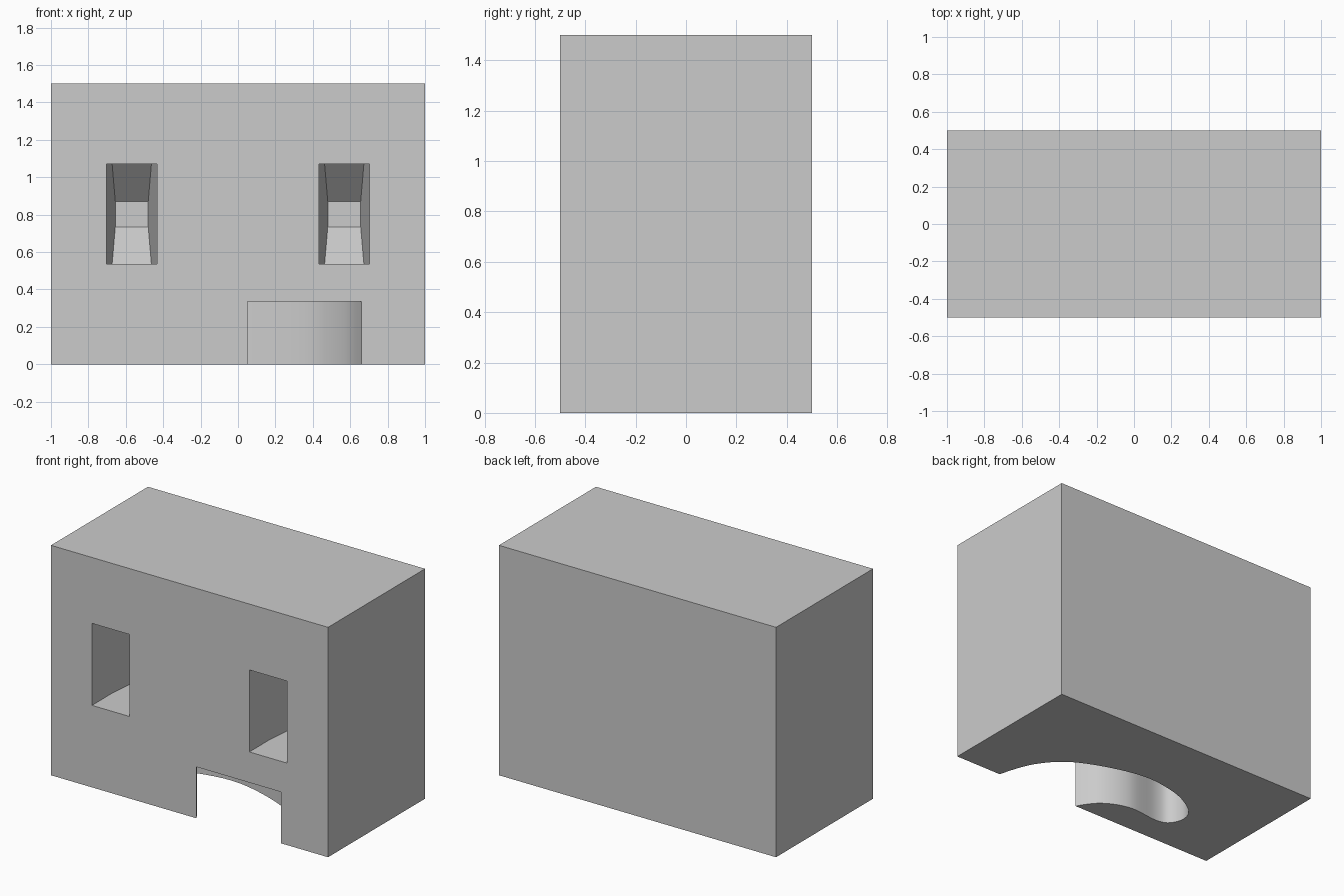
import bpy, bmesh, math
from mathutils import Vector

cube = bpy.data.objects.get("Cube")
if cube:
    bpy.data.objects.remove(cube, do_unlink=True)

grey = bpy.data.materials.new("plain_grey")
grey.use_nodes = True
grey.diffuse_color = (0.6, 0.6, 0.6, 1)
grey.node_tree.nodes["Principled BSDF"].inputs["Base Color"].default_value = (0.6, 0.6, 0.6, 1)


def loft(name, rings):
    """Closed solid through rings of equal point count."""
    bm = bmesh.new()
    loops = [[bm.verts.new(p) for p in ring] for ring in rings]
    n = len(loops[0])
    for a, b in zip(loops, loops[1:]):
        for i in range(n):
            j = (i + 1) % n
            bm.faces.new((a[i], a[j], b[j], b[i]))
    bm.faces.new(loops[0])
    bm.faces.new(loops[-1])
    bmesh.ops.recalc_face_normals(bm, faces=bm.faces)
    mesh = bpy.data.meshes.new(name)
    bm.to_mesh(mesh)
    bm.free()
    mesh.materials.append(grey)
    obj = bpy.data.objects.new(name, mesh)
    bpy.context.collection.objects.link(obj)
    return obj


def rect_xy(z):
    return [(x, y, z) for x, y in ((-1, -0.5), (1, -0.5), (1, 0.5), (-1, 0.5))]


def rect_xz(cx, y, half_w, z0, z1):
    return [(cx - half_w, y, z0), (cx + half_w, y, z0),
            (cx + half_w, y, z1), (cx - half_w, y, z1)]


def spline(points, steps=8):
    """Smooth curve through the points; first and last only steer it."""
    p = [Vector(q) for q in points]
    out = []
    for a, b, c, d in zip(p, p[1:], p[2:], p[3:]):
        for s in range(steps):
            t = s / steps
            out.append(0.5 * (2 * b + (c - a) * t + (2 * a - 5 * b + 4 * c - d) * t ** 2
                              + (3 * b - a - 3 * c + d) * t ** 3))
    return out + [p[-2]]


# Solid block
block = loft("block", [rect_xy(0), rect_xy(1.5)])
cutters = []

# Two tapered sockets in the front
for side, cx in (("right", -0.568), ("left", 0.568)):
    cutters.append(loft(side + "_socket_cutter", [
        rect_xz(cx, -0.6, 0.136, 0.535, 1.07),
        rect_xz(cx, -0.3, 0.136, 0.535, 1.07),
        rect_xz(cx, 0.05, 0.105, 0.535, 1.07),
        rect_xz(cx, 0.25, 0.088, 0.735, 0.87)]))

# Curved tapering channel in the underside, open at the front
outline = spline([
    (0.67, -0.7), (0.665, -0.6), (0.66, -0.5), (0.57, -0.26), (0.38, -0.08),
    (0.0, 0.045), (-0.3, 0.02), (-0.5, -0.08), (-0.56, -0.18), (-0.53, -0.28),
    (-0.44, -0.315), (-0.22, -0.3), (-0.05, -0.37), (0.05, -0.5), (0.09, -0.6), (0.1, -0.7)])
cutters.append(loft("channel_cutter", [[(v.x, v.y, z) for v in outline] for z in (-0.1, 0.335)]))

for cutter in cutters:
    cutter.hide_render = True
    cutter.hide_set(True)
    mod = block.modifiers.new(cutter.name, "BOOLEAN")
    mod.operation = "DIFFERENCE"
    mod.solver = "EXACT"
    mod.object = cutter

# Apply the cuts, then smooth only the channel walls
bpy.context.view_layer.update()
graph = bpy.context.evaluated_depsgraph_get()
block.data = bpy.data.meshes.new_from_object(block.evaluated_get(graph))
block.modifiers.clear()
for cutter in cutters:
    bpy.data.objects.remove(cutter, do_unlink=True)
bpy.ops.object.select_all(action="DESELECT")
block.select_set(True)
bpy.context.view_layer.objects.active = block
bpy.ops.object.shade_smooth_by_angle(angle=math.radians(30))
for face in block.data.polygons:
    face.use_smooth = abs(face.normal.z) < 0.01 and face.center.z < 0.34 and face.area < 0.1
